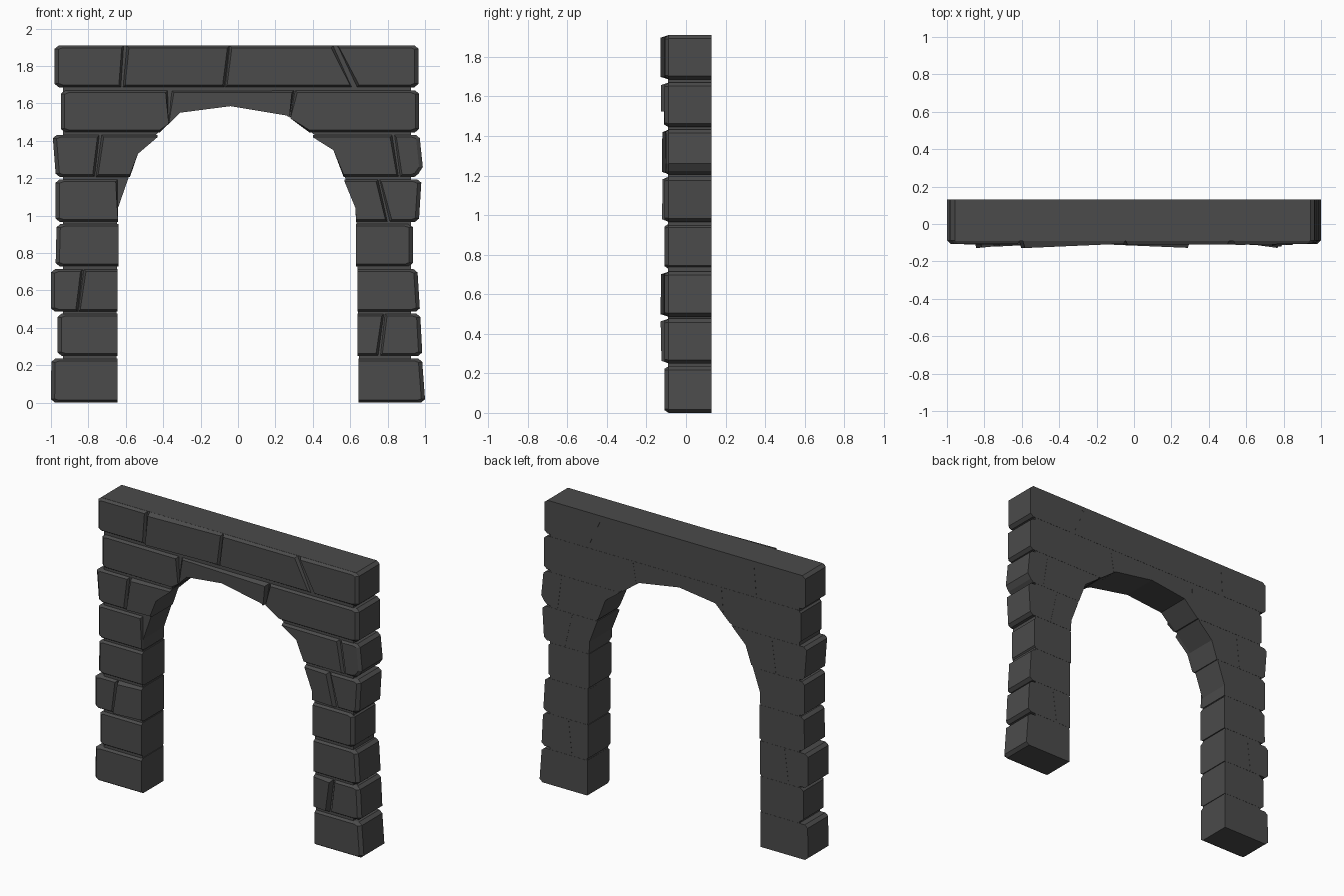
import bpy, bmesh
from mathutils import Vector

if "Cube" in bpy.data.objects:
    bpy.data.objects.remove(bpy.data.objects["Cube"])

BACK, EDGE = 0.13, -0.088
stone = bpy.data.materials.new("dark_grey_stone")
stone.diffuse_color = (0.07, 0.07, 0.07, 1)
stone.use_nodes = True
stone.node_tree.nodes["Principled BSDF"].inputs["Base Color"].default_value = stone.diffuse_color

# Faceted outline of the opening (x, z), left to right
ARCH = [(-0.645, 0), (-0.642, 1.02), (-0.535, 1.33), (-0.31, 1.55), (-0.04, 1.585),
        (0.26, 1.535), (0.51, 1.35), (0.628, 1.04), (0.645, 0)]
# Bottom and top of each course
ROWS = [(0, 0.236), (0.25, 0.476), (0.486, 0.714), (0.728, 0.956),
        (0.966, 1.194), (1.206, 1.432), (1.445, 1.67), (1.686, 1.91)]


def on_arch(x, z):
    p = Vector((x, z))
    for a, b in zip(ARCH, ARCH[1:]):
        a, b = Vector(a), Vector(b)
        t = max(0, min(1, (p - a).dot(b - a) / (b - a).length_squared))
        if (a.lerp(b, t) - p).length < 0.014:
            return True
    return False


def loft(name, rings):
    """Solid made by joining matching rings of points, capped at both ends."""
    bm = bmesh.new()
    vs = [[bm.verts.new(p) for p in r] for r in rings]
    n = len(vs[0])
    for a, b in zip(vs, vs[1:]):
        for i in range(n):
            j = (i + 1) % n
            bm.faces.new((a[i], a[j], b[j], b[i]))
    caps = [bm.faces.new(vs[0]), bm.faces.new(vs[-1])]
    bmesh.ops.recalc_face_normals(bm, faces=bm.faces)
    bmesh.ops.triangulate(bm, faces=caps)
    me = bpy.data.meshes.new(name)
    bm.to_mesh(me)
    bm.free()
    me.materials.append(stone)
    ob = bpy.data.objects.new(name, me)
    bpy.context.collection.objects.link(ob)


def block(name, row, pts, yl=-0.108, yr=-0.108):
    """Stone with chamfered front; front depth runs from yl (left) to yr (right).
    Points use 'b' / 't' for the bottom / top of the course."""
    zb, zt = ROWS[row]
    pts = [(x, {'b': zb, 't': zt}.get(z, z)) for x, z in pts]
    # clip the outer corners so the joints notch the side silhouette
    poly = []
    for i, (x, z) in enumerate(pts):
        if abs(x) > 0.9 and z in (zb, zt):
            c = (x - (0.022 if x > 0 else -0.022), z)
            s = (x, z + (0.018 if z == zb else -0.018))
            # order follows a counter-clockwise outline
            poly += [c, s] if (x > 0) == (z == zb) else [s, c]
        else:
            poly.append((x, z))
    x0, x1 = min(p[0] for p in poly), max(p[0] for p in poly)
    mid = (x0 + x1) / 2

    def depth(x):
        return yl + (yr - yl) * (x - x0) / (x1 - x0)
    front = []
    for x, z in poly:
        nx, nz = x, z
        if z < zb + 0.02:
            nz = max(z, zb + 0.013) if z == zb else z + 0.003
        elif z > zt - 0.02:
            nz = zt - 0.013 if z == zt else z - 0.003
        if not on_arch(x, z):
            nx += (0.02 if abs(x) > 0.9 else 0.012) * (1 if x < mid else -1)
        front.append((nx, depth(nx), nz))
    loft(name, [[(x, BACK, z) for x, z in poly],
                [(x, EDGE, z) for x, z in poly], front])


# Recessed core seen in the joints
core = [(x * 1.008, z + (0.005 if z > 0 else 0.004)) for x, z in ARCH]
core += [(0.925, 0.004), (0.925, 1.9), (-0.935, 1.9), (-0.935, 0.004)]
loft("mortar_core", [[(x, y, z) for x, z in core] for y in (BACK - 0.001, EDGE - 0.003)])

# Plain single stones of the legs: row, inner x, outer bottom x, outer top x
for row, xi, xb, xt in [(0, -0.645, -1.0, -0.998), (1, -0.645, -0.965, -0.965),
                        (3, -0.64, -0.975, -0.97), (4, -0.642, -0.975, -0.975),
                        (0, 0.645, 1.0, 0.985), (2, 0.638, 0.972, 0.96),
                        (3, 0.632, 0.935, 0.935)]:
    side = [(xi, 'b'), (xb, 'b'), (xt, 't'), (xi, 't')]
    block("leg_stone", row, side if xi > 0 else
          [side[1], side[0], side[3], side[2]])

# Split stones of the legs
block("leg_stone", 1, [(0.64, 'b'), (0.75, 'b'), (0.78, 't'), (0.638, 't')], -0.11, -0.13)
block("leg_stone", 1, [(0.76, 'b'), (0.985, 'b'), (0.975, 't'), (0.785, 't')])
block("leg_stone", 2, [(-1.0, 'b'), (-0.855, 'b'), (-0.83, 't'), (-1.0, 't')])
block("leg_stone", 2, [(-0.855, 'b'), (-0.643, 'b'), (-0.643, 't'), (-0.825, 't')], -0.13, -0.11)

# Springing stones following the curve
block("arch_stone", 4, [(0.631, 'b'), (0.8, 'b'), (0.75, 't'), (0.57, 't'), (0.628, 1.04)], -0.108, -0.122)
block("arch_stone", 4, [(0.81, 'b'), (0.968, 'b'), (0.98, 't'), (0.755, 't')])
block("arch_stone", 5, [(-0.975, 'b'), (-0.765, 'b'), (-0.74, 't'), (-0.99, 't')])
block("arch_stone", 5, [(-0.76, 'b'), (-0.578, 'b'), (-0.535, 1.33), (-0.431, 't'), (-0.73, 't')], -0.122, -0.105)
block("arch_stone", 5, [(0.565, 'b'), (0.86, 'b'), (0.825, 't'), (0.4, 't'), (0.51, 1.35)], -0.108, -0.112)
block("arch_stone", 5, [(0.865, 'b'), (0.965, 'b'), (0.988, 1.26), (0.972, 't'), (0.835, 't')], -0.108, -0.1)

# Crown course
block("crown_stone", 6, [(-0.947, 'b'), (-0.418, 'b'), (-0.37, 1.491), (-0.375, 't'), (-0.947, 't')], -0.108, -0.112)
block("keystone", 6, [(-0.37, 1.491), (-0.31, 1.55), (-0.04, 1.585), (0.26, 1.535),
                      (0.275, 1.524), (0.3, 't'), (-0.355, 't')], -0.1, -0.128)
block("crown_stone", 6, [(0.28, 1.52), (0.381, 'b'), (0.968, 'b'), (0.968, 't'), (0.305, 't')])

# Top course
block("top_stone", 7, [(-0.98, 'b'), (-0.625, 'b'), (-0.61, 't'), (-0.98, 't')])
block("top_stone", 7, [(-0.615, 'b'), (-0.07, 'b'), (-0.045, 't'), (-0.595, 't')], -0.13, -0.105)
block("top_stone", 7, [(-0.07, 'b'), (0.61, 'b'), (0.51, 't'), (-0.045, 't')], -0.112, -0.108)
block("top_stone", 7, [(0.635, 'b'), (0.965, 'b'), (0.965, 't'), (0.53, 't')], -0.112, -0.105)
# Flat cap closing the joints of the top course
loft("top_cap", [[(x, y, z) for x, y in ((-0.955, -0.09), (0.94, -0.09), (0.94, BACK), (-0.955, BACK))]
                 for z in (1.88, 1.91)])
